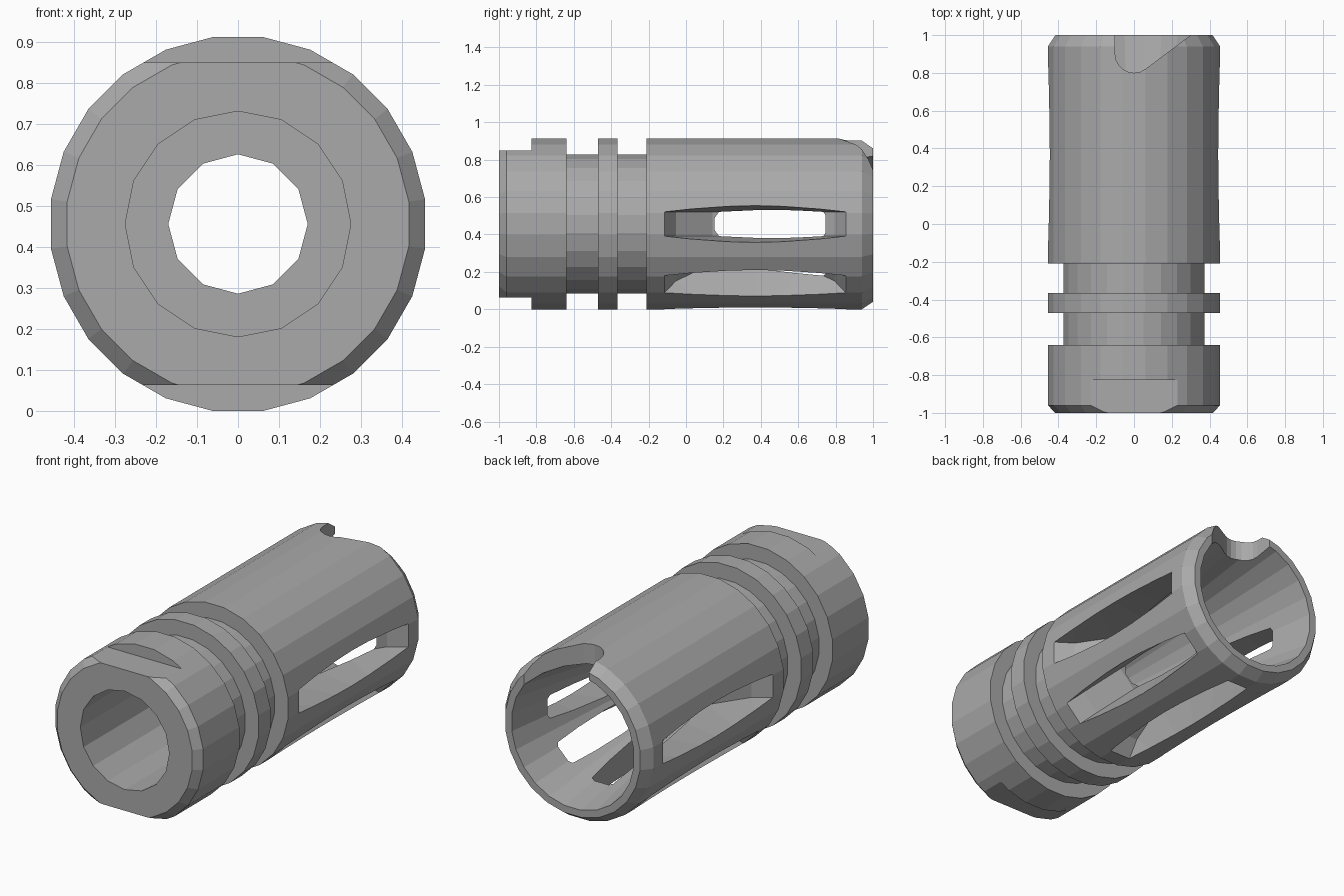
import bpy, bmesh, math
from mathutils import Matrix

if "Cube" in bpy.data.objects:
    bpy.data.objects.remove(bpy.data.objects["Cube"])

AXIS_Z = 0.456
CENTRE = Matrix.Translation((0, 0, AXIS_Z))

steel = bpy.data.materials.new("grey_steel")
steel.use_nodes = True
steel.diffuse_color = (0.4, 0.4, 0.4, 1)
steel.node_tree.nodes["Principled BSDF"].inputs["Base Color"].default_value = (0.4, 0.4, 0.4, 1)


def finish(name, bm, matrix):
    bmesh.ops.recalc_face_normals(bm, faces=bm.faces)
    bm.transform(matrix)
    mesh = bpy.data.meshes.new(name)
    bm.to_mesh(mesh)
    bm.free()
    mesh.materials.append(steel)
    obj = bpy.data.objects.new(name, mesh)
    bpy.context.collection.objects.link(obj)
    return obj


def lathe(name, profile, sides, phase=0.0, matrix=CENTRE):
    """Closed solid turned around the y axis from (y, radius) points."""
    bm = bmesh.new()
    rings = []
    for y, r in profile:
        angles = [math.tau * (i + phase) / sides for i in range(sides)]
        rings.append([bm.verts.new((r * math.cos(a), y, r * math.sin(a))) for a in angles])
    for a, b in zip(rings, rings[1:]):
        for i in range(sides):
            j = (i + 1) % sides
            bm.faces.new((a[i], a[j], b[j], b[i]))
    bm.faces.new(rings[0])
    bm.faces.new(rings[-1])
    return finish(name, bm, matrix)


def prism(name, outline, z0, z1):
    """Upright solid with an outline in the xy plane."""
    bm = bmesh.new()
    low = bm.faces.new([bm.verts.new((x, y, z0)) for x, y in outline])
    top = bmesh.ops.extrude_face_region(bm, geom=[low])["geom"]
    bmesh.ops.translate(bm, vec=(0, 0, z1 - z0),
                        verts=[v for v in top if isinstance(v, bmesh.types.BMVert)])
    return finish(name, bm, Matrix.Identity(4))


def cut(target, cutter):
    mod = target.modifiers.new("cut", "BOOLEAN")
    mod.operation = "DIFFERENCE"
    mod.solver = "EXACT"
    mod.object = cutter
    bpy.context.view_layer.objects.active = target
    bpy.ops.object.modifier_apply(modifier=mod.name)
    bpy.data.objects.remove(cutter)


# Turned outer body with chamfered ends and two grooves
R, G = 0.46, 0.376
body = lathe("muzzle_body", [
    (-1, 0.42), (-0.96, R), (-0.64, R), (-0.64, G), (-0.47, G), (-0.47, R),
    (-0.365, R), (-0.365, G), (-0.21, G), (-0.21, R), (0.94, R), (1, 0.42)], 24, 0.5)

# Threaded socket, narrow bore and flared mouth
cut(body, lathe("socket", [(-1.1, 0.275), (-0.35, 0.275)], 16))
cut(body, lathe("bore", [(-0.5, 0.17), (0, 0.17)], 12))
cut(body, lathe("flare", [(-0.29, 0.16), (1.1, 0.397)], 24, 0.5))

# Wrench flats above and below the socket
for z0, z1 in ((0.85, 1.1), (-0.2, 0.063)):
    cut(body, prism("flat", [(-0.6, -1.1), (0.6, -1.1), (0.6, -0.825), (-0.6, -0.825)], z0, z1))

# Five wheel-cut slots around the sides and underside
for k in range(5):
    place = (CENTRE @ Matrix.Rotation(math.radians(45 * k), 4, "Y")
             @ Matrix.Translation((0.79, 0.37, 0)) @ Matrix.Rotation(math.pi / 2, 4, "X"))
    cut(body, lathe("slot", [(-0.104, 0.3), (-0.065, 0.6), (0.065, 0.6), (0.104, 0.3)],
                    16, 0, place))

# Slanted round-bottomed notch in the top of the mouth
arc = [math.radians(180 + 127 * i / 7) for i in range(8)]
notch = [(-0.1, 1.1)] + [(0.1 * math.cos(a), 0.9 + 0.1 * math.sin(a)) for a in arc]
cut(body, prism("notch", notch + [(0.433, 1.1)], 0.55, 1.1))
